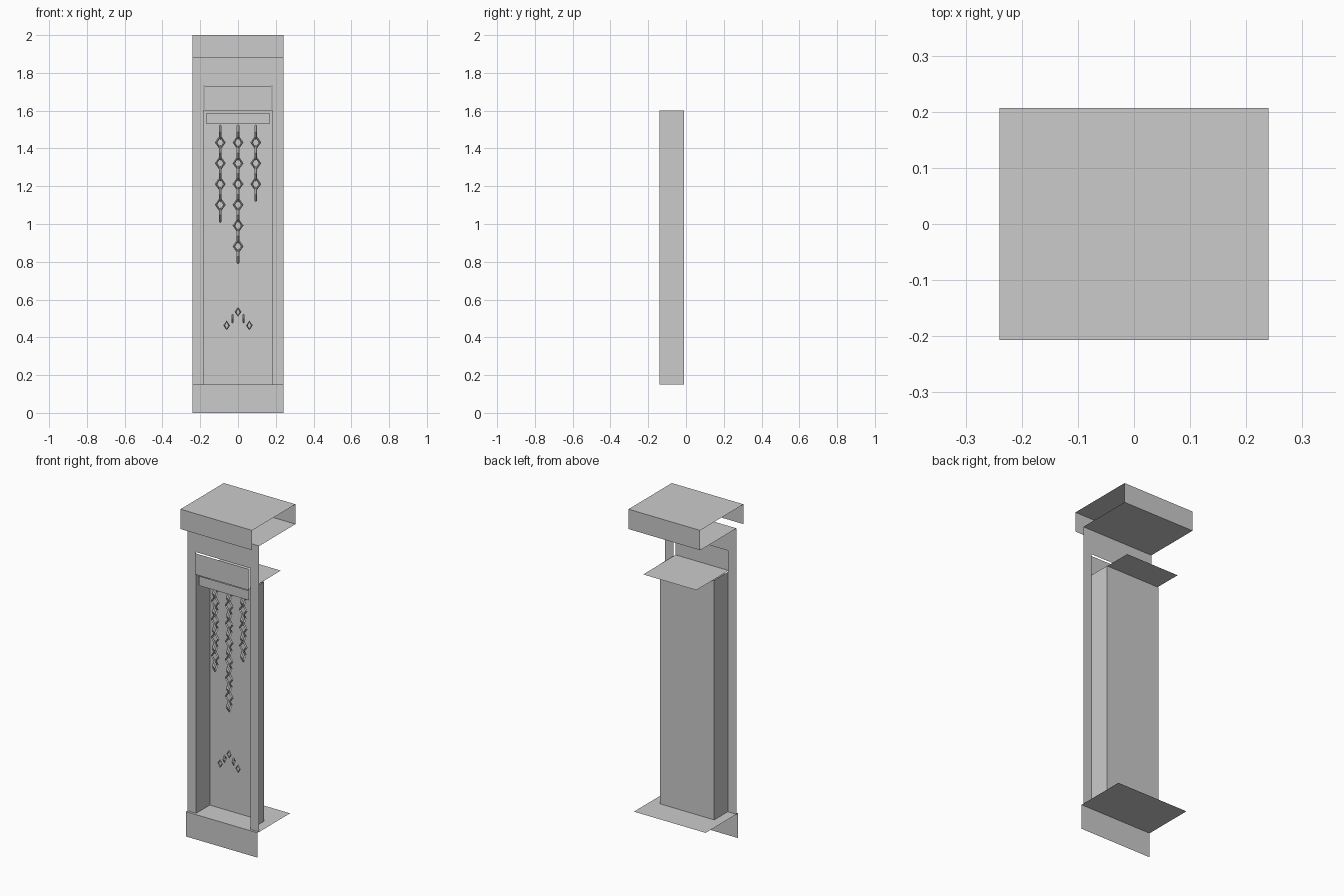
import bpy, bmesh
from mathutils import Vector

if "Cube" in bpy.data.objects:
    bpy.data.objects.remove(bpy.data.objects["Cube"])

W = 0.24      # half width of the body
N = 0.182     # half width of the niche opening
PLATE = -0.14 # y of the front plate
NICHE = -0.01 # y of the niche back


def make(name, quads):
    """Build one object from flat quads."""
    bm = bmesh.new()
    for q in quads:
        bm.faces.new([bm.verts.new(p) for p in q])
    bmesh.ops.remove_doubles(bm, verts=bm.verts, dist=0.0001)
    me = bpy.data.meshes.new(name)
    bm.to_mesh(me)
    bm.free()
    ob = bpy.data.objects.new(name, me)
    bpy.context.collection.objects.link(ob)
    return ob


def front(x0, x1, z0, z1, y):
    return [(x0, y, z0), (x1, y, z0), (x1, y, z1), (x0, y, z1)]


def flat(w, y0, y1, z):
    return [(-w, y0, z), (w, y0, z), (w, y1, z), (-w, y1, z)]


def side(x, y0, y1, z0, z1):
    return [(x, y0, z0), (x, y1, z0), (x, y1, z1), (x, y0, z1)]


# Cap: front, back, top and underside, open at the ends
make("cap", [
    front(-W, W, 1.88, 2.0, -0.207),
    front(W, -W, 1.88, 2.0, 0.207),
    flat(W, -0.207, 0.207, 2.0),
    flat(W, PLATE, 0.207, 1.88)[::-1],
])

# Front plate framing the opening
make("front_plate", [
    front(-W, -N, 0.15, 1.73, PLATE),
    front(N, W, 0.15, 1.73, PLATE),
    front(-W, W, 1.73, 1.88, PLATE),
])

# Recessed niche behind the plate
make("niche", [
    side(-N, PLATE, NICHE, 0.15, 1.6),
    side(N, PLATE, NICHE, 0.15, 1.6),
    front(-N, N, 0.15, 1.6, NICHE),
])

# Base and upper panel, each a front board with one horizontal board
make("base", [front(-W, W, 0, 0.15, -0.155), flat(W, -0.155, 0.155, 0.15)])
make("upper_panel", [front(-0.178, 0.178, 1.602, 1.73, -0.155),
                     flat(0.178, -0.155, 0.155, 1.602)])

# Bar that the chains hang from
make("chain_bar", [front(-0.168, 0.168, 1.53, 1.588, -0.135)])


def link(centre, half_w, half_h, r, turned):
    """Four-sided ring with a four-sided section, as quads."""
    c = Vector(centre)
    across = Vector((0, 1, 0)) if turned else Vector((1, 0, 0))
    depth = Vector((1, 0, 0)) if turned else Vector((0, 1, 0))
    up = Vector((0, 0, 1))
    rings = []
    for a, b in ((1, 0), (0, 1), (-1, 0), (0, -1)):
        d = across * a + up * b
        mid = c + d * ((half_w if a else half_h) - r)
        rings.append([mid + d * r, mid + depth * r, mid - d * r, mid - depth * r])
    return [(rings[i][j], rings[(i + 1) % 4][j],
             rings[(i + 1) % 4][(j + 1) % 4], rings[i][(j + 1) % 4])
            for i in range(4) for j in range(4)]


# Hanging chains of alternating links
for name, x, wide in (("left", -0.094, 4), ("middle", 0, 6), ("right", 0.094, 3)):
    quads = []
    for i in range(2 * wide + 1):
        quads += link((x, -0.085, 1.487 - 0.055 * i), 0.029, 0.041, 0.007, i % 2 == 0)
    make(name + "_chain", quads)

# Small arch of loose links near the bottom
quads = []
for i, z in enumerate((0.463, 0.499, 0.535, 0.499, 0.463)):
    quads += link((0.03 * (i - 2), -0.085, z), 0.018, 0.026, 0.005, i % 2 == 1)
make("lower_chain_arch", quads)
